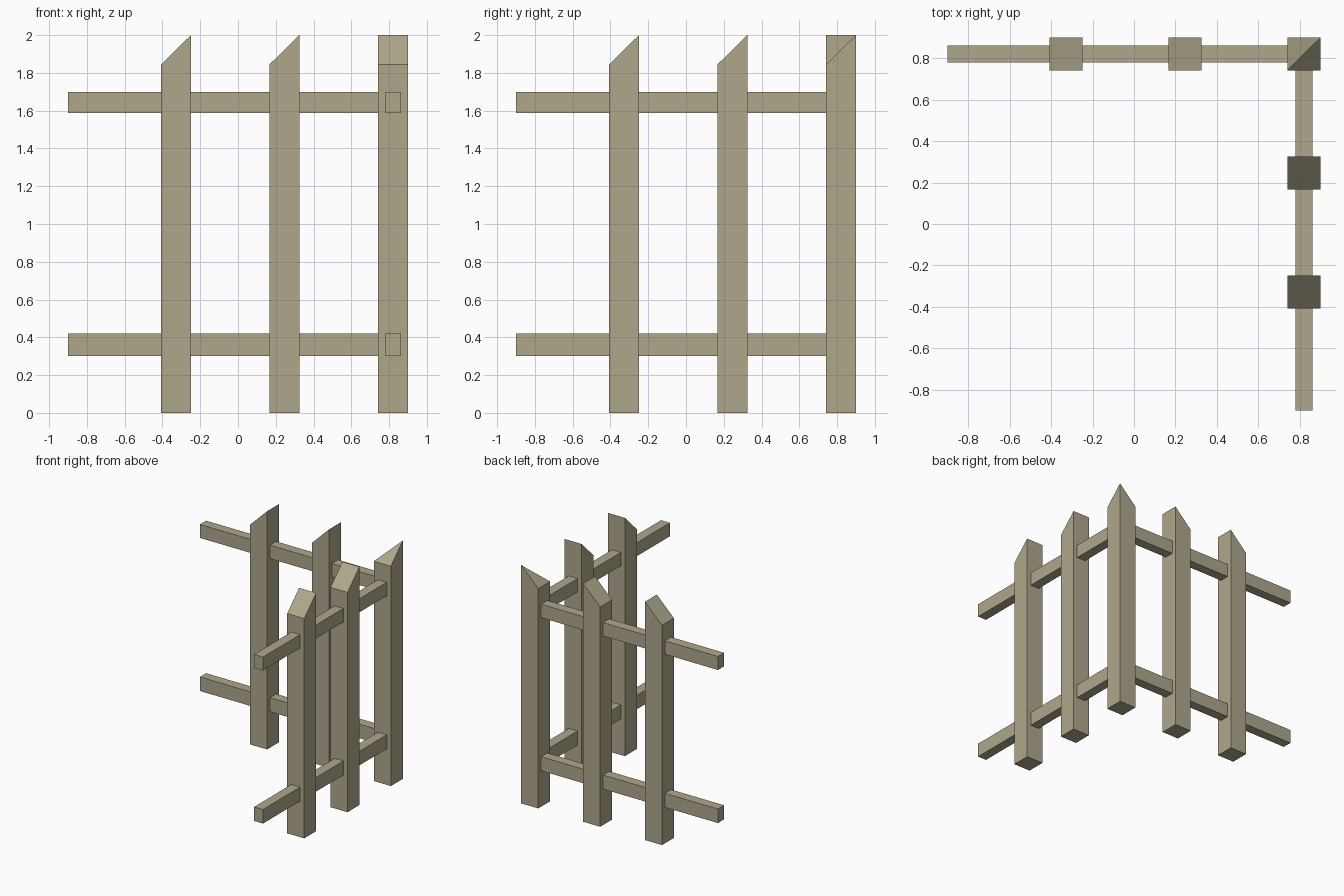
import bpy, bmesh
from mathutils import Vector

if "Cube" in bpy.data.objects:
    bpy.data.objects.remove(bpy.data.objects["Cube"])

W, H, SHOULDER = 0.158, 2.0, 1.845    # post width, peak height, low edge of the slanted top
LINE = 0.821                          # centre line of both fence runs
wood = bpy.data.materials.new("weathered_wood")
wood.diffuse_color = (0.43, 0.39, 0.26, 1)
wood.use_nodes = True
wood.node_tree.nodes["Principled BSDF"].inputs["Base Color"].default_value = wood.diffuse_color


def box(name, lo, hi, slopes=()):
    """Box between two corners, its top cut by a slope rising along each given axis."""
    lo, hi = Vector(lo), Vector(hi)
    bm = bmesh.new()
    bmesh.ops.create_cube(bm, size=1)
    for v in bm.verts:
        v.co = [(lo[i] + hi[i]) / 2 + v.co[i] * (hi[i] - lo[i]) for i in range(3)]
    for axis in slopes:
        normal = Vector((0, 0, W))
        normal[axis] = -(H - SHOULDER)
        bmesh.ops.bisect_plane(bm, geom=bm.verts[:] + bm.edges[:] + bm.faces[:], dist=1e-5,
                               plane_co=hi, plane_no=normal, clear_outer=True)
        bmesh.ops.holes_fill(bm, edges=[e for e in bm.edges if e.is_boundary], sides=0)
    bmesh.ops.recalc_face_normals(bm, faces=bm.faces[:])
    mesh = bpy.data.meshes.new(name)
    bm.to_mesh(mesh)
    bm.free()
    mesh.materials.append(wood)
    bpy.context.collection.objects.link(bpy.data.objects.new(name, mesh))


def post(name, x, y, slopes):
    h = W / 2
    box(name, (x - h, y - h, 0), (x + h, y + h, H), slopes)


# Corner post, cut by both slopes to a point
post("corner_post", LINE, LINE, (0, 1))

# Two posts on each run, tops rising towards the corner
for i, p in enumerate((-0.328, 0.246), 1):
    post(f"back_post_{i}", p, LINE, (0,))
    post(f"side_post_{i}", LINE, p, (1,))

# Lower and upper rails running into the corner post
for label, z0, z1 in (("lower", 0.302, 0.42), ("upper", 1.587, 1.70)):
    a, b, end = LINE - 0.041, LINE + 0.041, LINE - 0.06
    box(f"back_{label}_rail", (-0.9, a, z0), (end, b, z1))
    box(f"side_{label}_rail", (a, -0.9, z0), (b, end, z1))
